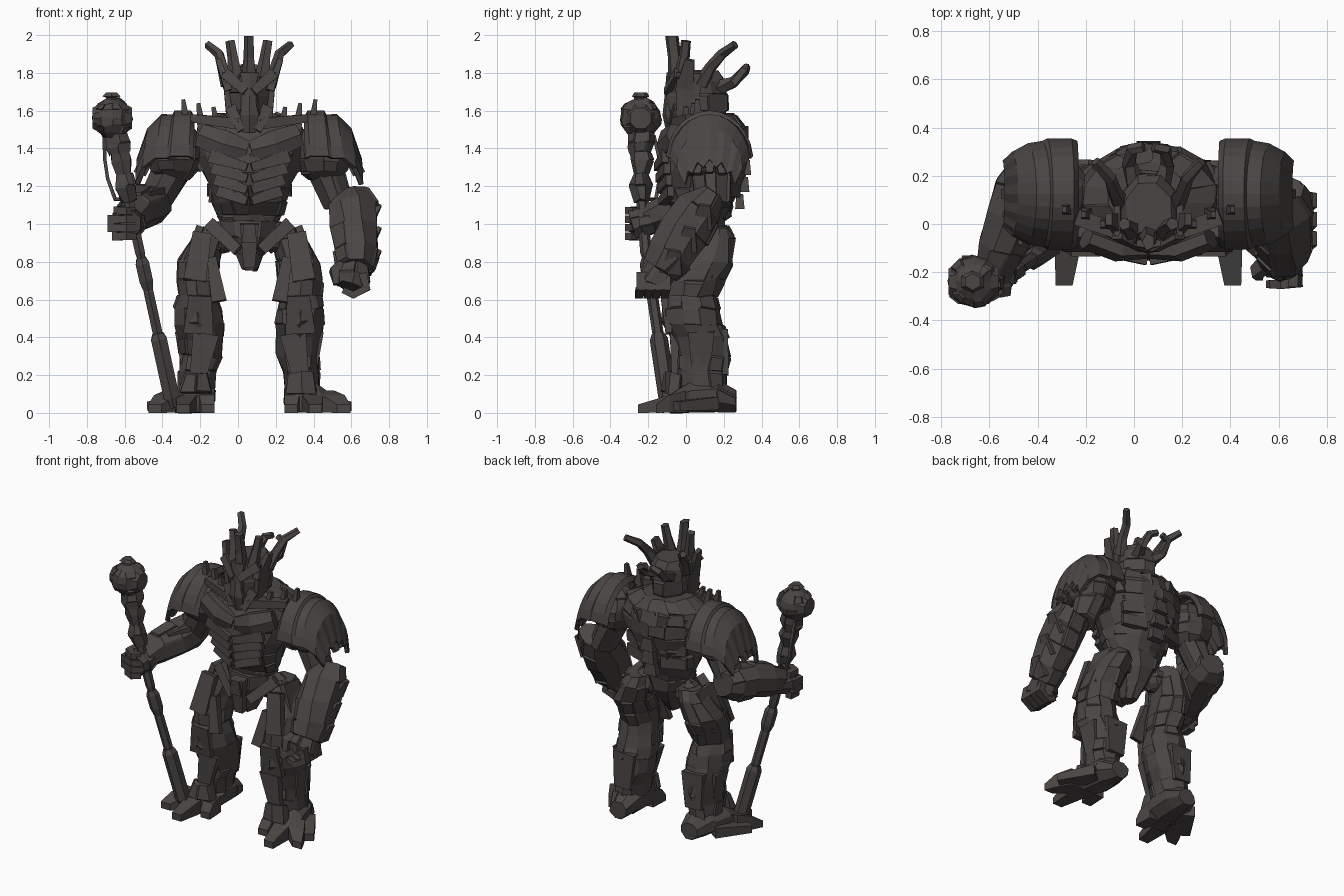
import bpy, bmesh, math, random
from mathutils import Vector

random.seed(4)
C = 0.06                      # body centre line
UP = (0, 0, 1)
metal = bpy.data.materials.new("dark_metal")
metal.diffuse_color = (0.068, 0.061, 0.058, 1)


def finish(name, bm):
    bmesh.ops.recalc_face_normals(bm, faces=bm.faces[:])
    me = bpy.data.meshes.new(name)
    bm.to_mesh(me)
    bm.free()
    me.materials.append(metal)
    ob = bpy.data.objects.new(name, me)
    bpy.context.collection.objects.link(ob)
    return ob


def add_panels(bm, share, lift):
    """Roughen the surface and raise tilted armour panels on a share of the quads."""
    bmesh.ops.recalc_face_normals(bm, faces=bm.faces[:])
    for v in bm.verts:
        v.co += Vector([random.uniform(-0.5, 0.5) * lift for _ in range(3)])
    for f in [f for f in bm.faces if len(f.verts) == 4]:
        if random.random() > share:
            continue
        edge = min(e.calc_length() for e in f.edges)
        bmesh.ops.inset_individual(bm, faces=[f], thickness=edge * 0.12,
                                   depth=random.uniform(0.2, 0.8) * lift)
        shift = Vector([random.uniform(-0.5, 0.5) * lift for _ in range(3)])
        for v in f.verts:
            v.co += shift


def tube(name, secs, hint=(0, -1, 0), n=8, axis=None, panel=0, lift=0.016):
    """Loft n-sided sections (x, y, z, half width, half depth)."""
    bm = bmesh.new()
    pts = [Vector(s[:3]) for s in secs]
    rings = []
    for i, s in enumerate(secs):
        t = Vector(axis) if axis else pts[min(i + 1, len(pts) - 1)] - pts[max(i - 1, 0)]
        t.normalize()
        h = Vector(hint)
        h -= t * h.dot(t)
        if h.length < 0.05:
            h = t.orthogonal()
        h.normalize()
        side = t.cross(h)
        k = 1 / math.cos(math.pi / n)
        ring = []
        for j in range(n):
            a = math.pi / n + 2 * math.pi * j / n
            ring.append(bm.verts.new(pts[i] + side * (s[3] * k * math.cos(a)) + h * (s[4] * k * math.sin(a))))
        rings.append(ring)
    for a, b in zip(rings, rings[1:]):
        for j in range(n):
            bm.faces.new((a[j], a[(j + 1) % n], b[(j + 1) % n], b[j]))
    bm.faces.new(rings[0])
    bm.faces.new(rings[-1])
    if panel:
        add_panels(bm, panel, lift)
    return finish(name, bm)


def ball(name, c, r, panel=0, seg=10, rings=7):
    bm = bmesh.new()
    bmesh.ops.create_uvsphere(bm, u_segments=seg, v_segments=rings, radius=r)
    bmesh.ops.translate(bm, verts=bm.verts[:], vec=c)
    if panel:
        add_panels(bm, panel, 0.012)
    return finish(name, bm)


def plate(name, a, b, w0, w1, d, hint=(0, -1, 0)):
    return tube(name, [(*a, w0, d), (*b, w1, d * 0.7)], hint, 4)


# Torso and pelvis
tube("torso", [(C, y, z, rx, ry) for z, rx, y, ry in [
    (0.97, .13, .09, .10), (1.05, .17, .09, .12), (1.12, .195, .08, .17), (1.2, .205, .07, .21),
    (1.28, .25, .08, .23), (1.36, .28, .10, .23), (1.44, .29, .11, .22), (1.52, .27, .12, .18),
    (1.58, .16, .12, .13)]], n=14, axis=UP, panel=.35)
tube("pelvis", [(C, .03, .76, .04, .05), (C, .05, .84, .07, .09), (C, .07, .93, .12, .12),
                (C, .08, 1.02, .15, .13)], axis=UP, panel=.4)
plate("groin_plate", (C, -.08, 1.0), (C, -.06, .77), .05, .03, .03)
plate("belt_buckle", (C, -.1, 1.0), (C, -.1, .9), .03, .04, .02)
for i in range(5):
    z = 1.12 + i * .09
    y = .25 + .07 * math.sin(math.pi * (i + 1) / 6)
    plate("spine_plate", (C, y, z - .04), (C, y, z + .04), .05, .035, .025, (0, 1, 0))

# Head
tube("head", [(C, .05, 1.46, .07, .09), (C, .05, 1.53, .09, .13), (C, .06, 1.6, .11, .15),
              (C, .06, 1.69, .115, .15), (C, .06, 1.76, .12, .14), (C, .07, 1.81, .09, .10)],
     axis=UP, panel=.4, lift=.012)
tube("face_mask", [(C, -.07, 1.49, .035, .03), (C, -.09, 1.58, .05, .03),
                   (C, -.09, 1.68, .025, .02), (C, -.08, 1.8, .05, .02)], n=6)
tube("centre_horn", [(C, -.05, 1.77, .035, .04), (C, -.06, 1.88, .025, .03), (C, -.075, 1.995, .022, .03)],
     n=5, axis=UP)

# Staff
def staff_at(z):
    keys = [(.03, -.34, -.09), (.9, -.53, -.22), (1.2, -.595, -.24), (1.6, -.665, -.24)]
    for (z0, x0, y0), (z1, x1, y1) in zip(keys, keys[1:]):
        if z <= z1:
            f = (z - z0) / (z1 - z0)
            return (x0 + f * (x1 - x0), y0 + f * (y1 - y0), z)
    return (-.665, -.24, z)

for name, z0, z1, r in [("staff_foot", .03, .42, .042), ("staff_rod", .38, .67, .026),
                        ("staff_grip", .65, .82, .036), ("staff_shaft", .8, 1.2, .026)]:
    tube(name, [(*staff_at(z0), r * .7, r * .7), (*staff_at(z0 + .05), r, r),
                (*staff_at(z1 - .03), r, r), (*staff_at(z1), r * .7, r * .7)], n=6)
tube("staff_neck", [(*staff_at(z), r, r) for z, r in [
    (1.12, .035), (1.2, .05), (1.26, .036), (1.33, .052), (1.38, .045), (1.42, .06), (1.5, .05)]],
     n=6, panel=.4)
ball("staff_head", (-.665, -.24, 1.56), .108, panel=.3, seg=12, rings=8)
for s in (-1, 1):
    tube("staff_hub", [(-.665 + s * .07, -.24, 1.56, .075, .075), (-.665 + s * .105, -.24, 1.56, .055, .055)],
         UP, 8)
tube("staff_cap", [(-.67, -.24, 1.64, .03, .03), (-.67, -.24, 1.67, .03, .03),
                   (-.67, -.24, 1.675, .048, .04), (-.67, -.24, 1.695, .03, .03)], n=6, axis=UP)
tube("staff_guard", [(x, y, z, .009, .009) for x, y, z in [
    (-.71, -.17, 1.47), (-.705, -.14, 1.34), (-.69, -.14, 1.24), (-.65, -.16, 1.13), (-.58, -.22, 1.13)]], n=4)

for s in (-1, 1):
    def P(dx, y, z):
        return (C + s * dx, y, z)
    out = (s, 0, 0)

    # Crown horns
    for pts in ([(.07, -.03, 1.77), (.085, -.01, 1.88), (.10, .0, 1.97)],
                [(.11, .08, 1.74), (.14, .13, 1.83), (.16, .19, 1.90), (.22, .26, 1.95)],
                [(.05, .16, 1.72), (.08, .25, 1.75), (.07, .31, 1.81), (.02, .32, 1.83)]):
        r = [.035, .025, .022, .018]
        tube("crown_horn", [(*P(*p), r[i], r[i]) for i, p in enumerate(pts)], n=5)
    plate("cheek_guard", P(.10, .0, 1.52), P(.13, .02, 1.80), .05, .07, .018, out)
    plate("temple_fin", P(.11, -.01, 1.7), P(.165, .02, 1.87), .05, .025, .02, out)
    plate("jaw_plate", P(.03, -.08, 1.5), P(.1, -.05, 1.62), .035, .03, .02)
    plate("brow_plate", P(.02, -.1, 1.7), P(.13, -.05, 1.8), .022, .03, .018)

    # Chest, ribs and back plates
    tube("chest_plate", [(*P(.01, -.11, 1.39), .05, .03), (*P(.13, -.11, 1.42), .075, .04),
                         (*P(.26, -.06, 1.47), .06, .04)], n=6)
    plate("collar_bar", P(.05, -.06, 1.53), P(.3, .03, 1.56), .03, .035, .03, UP)
    for i in range(4):
        z = 1.33 - i * .06
        plate("rib_plate", P(.01, -.145 + i * .008, z - .03), P(.21 - i * .015, -.11 + i * .01, z + .03),
              .022, .035, .025)
        plate("back_plate", P(.06, .31 - .015 * i, z + .15 - .04 * i), P(.22, .22, z + .12 - .03 * i),
              .04, .035, .025, (0, 1, 0))
    plate("waist_plate", P(.21, .03, 1.0), P(.06, -.05, .86), .035, .03, .03)
    for dx, y, h in [(.17, .0, 1.62), (.25, .04, 1.64), (.33, .06, 1.66)]:
        tube("shoulder_spike", [(*P(dx, y, 1.5), .025, .03), (*P(dx + .02, y, h), .01, .012)], n=4)

    # Curved shoulder shell: rim band, then a tapering flare with a jagged rim
    cols = [(.30, 1.56, .21, .24, 0), (.315, 1.59, .22, .26, .01), (.39, 1.59, .22, .26, .03),
            (.40, 1.57, .21, .25, .04), (.46, 1.57, .20, .25, .04), (.53, 1.50, .17, .23, .03),
            (.585, 1.34, .135, .14, .01)]
    bm = bmesh.new()
    grid = []
    for i, (dx, top, ry, rz, lean) in enumerate(cols):
        row = []
        for j in range(13):
            a = math.radians(-84 + 14 * j)
            jag = .04 * (j % 2) if i == len(cols) - 1 else 0
            row.append(bm.verts.new(P(dx + lean * (1 - math.cos(a)), .125 + ry * math.sin(a),
                                      top - rz + rz * math.cos(a) - jag)))
        grid.append(row)
    for a, b in zip(grid, grid[1:]):
        for j in range(12):
            bm.faces.new((a[j], a[j + 1], b[j + 1], b[j]))
    shell = finish("shoulder_shell", bm)
    mod = shell.modifiers.new("thickness", "SOLIDIFY")
    mod.thickness = .025
    mod.offset = 0
    ball("shoulder_joint", P(.39, .12, 1.38), .16, panel=.35)
    for y in (0, .06, .125, .19, .25):
        e = abs(y - .125)
        plate("shoulder_shingle", P(.50, y, 1.47 - e * .6), P(.60 - e * .3, y, 1.27 - e * .1),
              .05, .018, .02, out)

    # Legs
    ball("hip_joint", P(.15, .1, .93), .085, panel=.3)
    leg = [(.98, .19, .14, .06, .08), (.92, .215, .13, .085, .12), (.8, .265, .09, .11, .15),
           (.7, .275, .04, .105, .15), (.62, .27, .02, .10, .13), (.55, .27, .03, .12, .14),
           (.47, .265, .04, .125, .15), (.4, .26, .07, .125, .14), (.3, .255, .09, .115, .13),
           (.22, .27, .08, .095, .13), (.12, .28, .09, .085, .12)]
    tube("leg", [(*P(dx, y, z), rx, ry) for z, dx, y, rx, ry in leg], n=10, axis=UP, panel=.35)
    plate("thigh_guard", P(.25, -.03, .95), P(.29, -.10, .7), .05, .06, .025)
    plate("inner_thigh_plate", P(.20, -.05, .82), P(.16, -.1, .59), .025, .04, .025)
    plate("hip_guard", P(.26, .1, .98), P(.36, .07, .72), .08, .07, .02, out)
    plate("knee_cap", P(.26, -.11, .62), P(.27, -.09, .42), .06, .08, .025)
    plate("shin_guard", P(.23, -.06, .42), P(.27, -.06, .2), .07, .045, .025)
    plate("outer_shin_fin", P(.34, .08, .24), P(.38, .08, .43), .05, .07, .02, out)
    plate("calf_plate", P(.26, .2, .44), P(.27, .21, .2), .08, .06, .022, (0, 1, 0))

    # Feet turned outwards with split toes
    tube("foot", [(*P(.27, .265, .06), .06, .054), (*P(.28, .16, .09), .1, .085),
                  (*P(.3, .02, .085), .115, .08), (*P(.33, -.09, .05), .13, .045)],
         UP, 8, axis=(0, 1, 0), panel=.25, lift=.008)
    for dx0, dx1, y, w in [(.23, .22, -.13, .04), (.32, .35, -.255, .055), (.39, .50, -.16, .06)]:
        tube("toe", [(*P(dx0, .0, .06), w, .058), (*P((dx0 + dx1) / 2, -.09, .048), w, .046),
                     (*P(dx1, y, .022), .035, .022)], UP, 4, axis=(0, 1, 0))
    plate("foot_side", P(.36, .14, .05), P(.5, -.06, .035), .06, .05, .035, UP)
    tube("ankle_guard", [(*P(.28, -.07, .1), .08, .04), (*P(.28, -.06, .21), .06, .04)], n=6, panel=.4)

# Hanging arm
tube("upper_arm", [(.42, .12, 1.42, .08, .09), (.46, .13, 1.28, .085, .09), (.53, .14, 1.1, .075, .08)], panel=.35)
tube("forearm", [(.585, .14, 1.15, .10, .07), (.605, .07, 1.07, .125, .12), (.615, -.01, .96, .125, .13),
                 (.625, -.08, .84, .11, .12), (.625, -.14, .76, .09, .09)], panel=.35)
tube("hand", [(.62, -.13, .77, .07, .07), (.61, -.17, .7, .08, .07), (.60, -.18, .67, .06, .06)], n=6, panel=.4)
for i in range(4):
    y = -.24 + i * .045
    tube("finger", [(.66, y, .74, .022, .022), (.68, y, .66, .022, .022),
                    (.61, y - .01, .625, .02, .02), (.555, y - .01, .65, .016, .016)], n=4)
tube("thumb", [(.56, -.15, .79, .03, .03), (.51, -.2, .75, .025, .025), (.52, -.22, .68, .015, .015)], n=4)
for i in range(3):
    z = 1.06 - i * .12
    y = .08 - i * .08
    plate("forearm_fin", (.69, y, z - .08), (.75, y + .02, z + .04), .06, .03, .015, (1, 0, 0))

# Arm that holds the staff
tube("upper_arm", [(-.31, .12, 1.42, .08, .09), (-.35, .12, 1.28, .09, .09), (-.43, .13, 1.12, .08, .08)], panel=.35)
tube("forearm", [(-.44, .23, 1.12, .08, .07), (-.46, .15, 1.11, .11, .10), (-.50, .03, 1.09, .115, .105),
                 (-.55, -.1, 1.06, .095, .095), (-.58, -.19, 1.03, .075, .075)], UP, panel=.35)
tube("hand", [(-.57, -.16, 1.03, .07, .07), (-.585, -.23, 1.01, .085, .08), (-.59, -.28, 1.0, .07, .07)],
     UP, 8, panel=.35)
for i, r in enumerate((.6, 1, 1, .7)):
    z = 1.07 - i * .045
    x = -.59
    tube("finger", [(x - .07 * r, -.2, z, .024, .022), (x - .08 * r, -.27, z, .024, .022),
                    (x, -.30, z, .022, .02), (x + .06 * r, -.27, z, .018, .018)], UP, 4)
plate("elbow_plate", (-.42, .14, 1.18), (-.52, -.06, 1.15), .08, .06, .025, UP)
